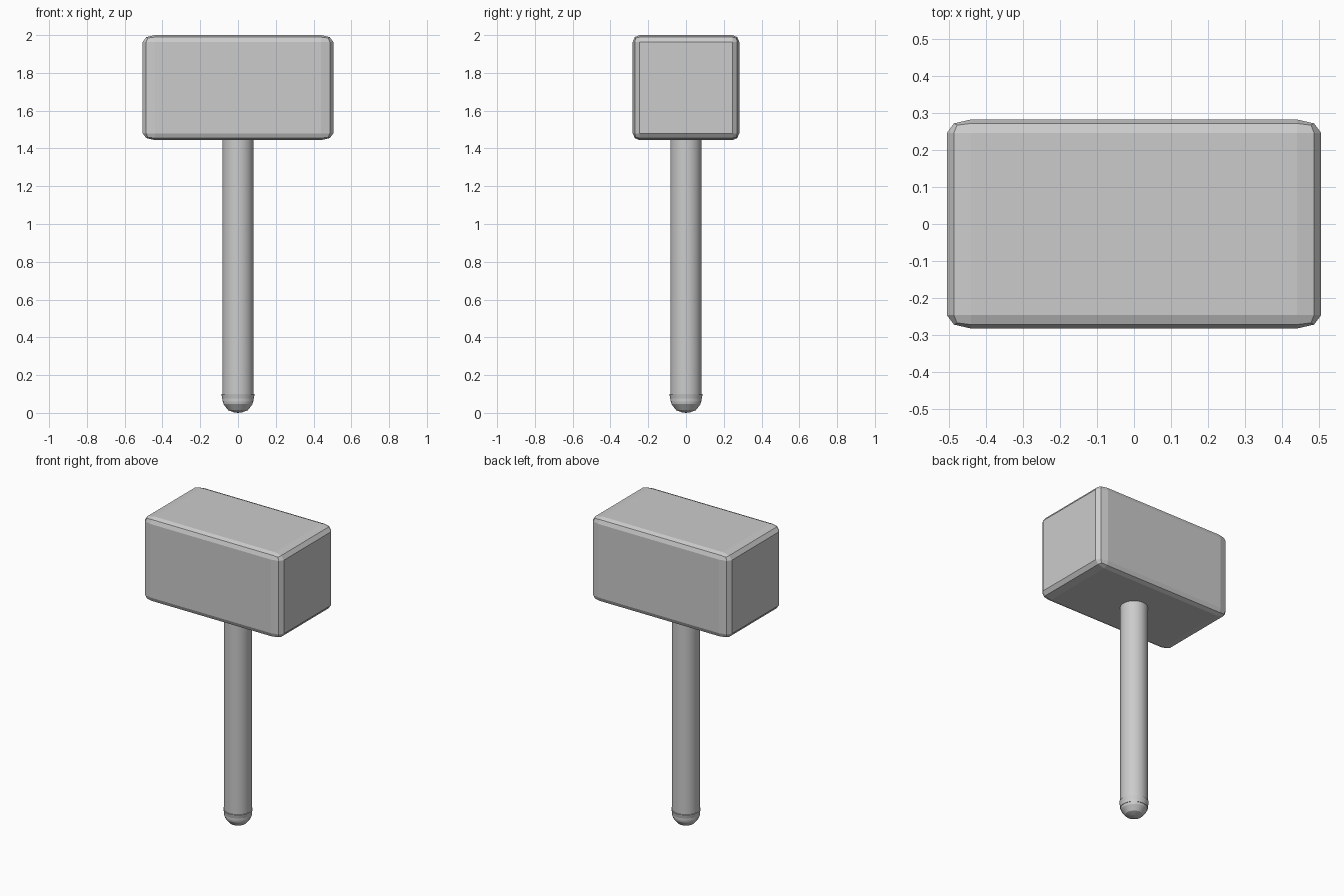
import bpy, bmesh
from math import cos, sin, pi, radians

if "Cube" in bpy.data.objects:
    bpy.data.objects.remove(bpy.data.objects["Cube"])


def lathe(name, profile, sides):
    """Revolve (radius, z) points about z; zero radius closes to a pole."""
    bm = bmesh.new()
    rings = []
    for r, z in profile:
        count = sides if r > 0 else 1
        rings.append([bm.verts.new((r * cos(2 * pi * i / sides), r * sin(2 * pi * i / sides), z))
                      for i in range(count)])
    for a, b in zip(rings, rings[1:]):
        for i in range(sides):
            j = (i + 1) % sides
            quad = [a[i % len(a)], a[j % len(a)], b[j % len(b)], b[i % len(b)]]
            bm.faces.new(list(dict.fromkeys(quad)))
    bmesh.ops.recalc_face_normals(bm, faces=bm.faces[:])
    return add_object(name, bm)


def add_object(name, bm):
    mesh = bpy.data.meshes.new(name)
    bm.to_mesh(mesh)
    bm.free()
    obj = bpy.data.objects.new(name, mesh)
    bpy.context.collection.objects.link(obj)
    return obj


def smooth(obj, angle):
    bpy.ops.object.select_all(action='DESELECT')
    obj.select_set(True)
    bpy.context.view_layer.objects.active = obj
    bpy.ops.object.shade_smooth_by_angle(angle=radians(angle))


# Head: bevelled cube stretched into a block, so the bevel stretches too
bm = bmesh.new()
bmesh.ops.create_cube(bm, size=2)
bmesh.ops.bevel(bm, geom=bm.edges[:], offset=0.13, segments=2, profile=0.5, affect='EDGES')
bmesh.ops.scale(bm, vec=(0.505, 0.282, 0.278), verts=bm.verts[:])
bmesh.ops.translate(bm, vec=(0, 0, 1.722), verts=bm.verts[:])
head = add_object("hammer_head", bm)

# Handle: round shaft running slightly into the head
handle = lathe("handle", [(0, 0.06), (0.083, 0.06), (0.083, 1.46), (0, 1.46)], 32)
smooth(handle, 30)

# Pommel: rounded cap, slightly wider than the shaft
pommel = lathe("pommel", [(0, 0), (0.022, 0.003), (0.052, 0.014), (0.077, 0.046),
                          (0.088, 0.1), (0.08, 0.1)], 32)
smooth(pommel, 25)
